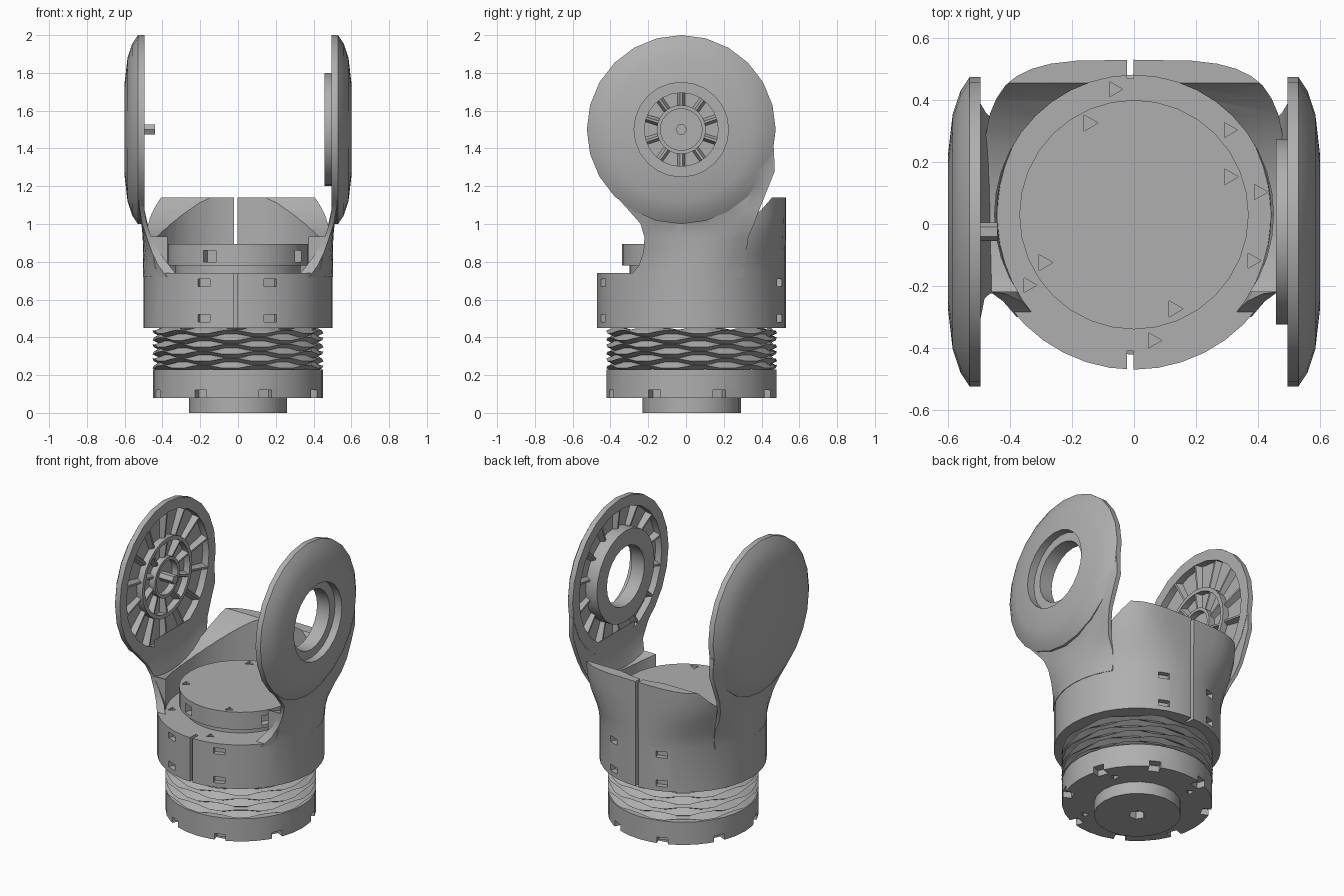
import bpy, bmesh, math
from mathutils import Vector, Matrix

if "Cube" in bpy.data.objects:
    bpy.data.objects.remove(bpy.data.objects["Cube"], do_unlink=True)

grey = bpy.data.materials.new("plain grey")
grey.use_nodes = True
GREY = (0.43, 0.43, 0.43, 1)
grey.diffuse_color = GREY
grey.node_tree.nodes["Principled BSDF"].inputs["Base Color"].default_value = GREY

CY = 0.03              # axis of the round housing
EY, EZ = -0.025, 1.5   # pivot axis of the ears
TAU = math.tau


def loft(name, rings, loop=False):
    """Skin a list of point rings; cap the ends unless the rings form a loop."""
    bm = bmesh.new()
    vs = [[bm.verts.new(p) for p in ring] for ring in rings]
    n = len(vs[0])
    pairs = list(zip(vs, vs[1:])) + ([(vs[-1], vs[0])] if loop else [])
    for a, b in pairs:
        for i in range(n):
            j = (i + 1) % n
            bm.faces.new((a[i], a[j], b[j], b[i]))
    if not loop:
        bm.faces.new(vs[0])
        bm.faces.new(vs[-1])
    bmesh.ops.recalc_face_normals(bm, faces=bm.faces)
    me = bpy.data.meshes.new(name)
    bm.to_mesh(me)
    bm.free()
    me.materials.append(grey)
    ob = bpy.data.objects.new(name, me)
    bpy.context.collection.objects.link(ob)
    return ob


def lathe_z(name, profile, segs=32, loop=False, x=0, y=CY):
    """Revolve (radius, z) points about a vertical axis."""
    return loft(name, [[(x + r * math.cos(TAU * i / segs), y + r * math.sin(TAU * i / segs), z)
                        for i in range(segs)] for r, z in profile], loop)


def lathe_x(name, side, profile, segs=24, loop=False):
    """Revolve (radius, x) points about the pivot axis on one side."""
    return loft(name, [[(side * x, EY + r * math.cos(TAU * i / segs), EZ + r * math.sin(TAU * i / segs))
                        for i in range(segs)] for r, x in profile], loop)


def box(name, lo, hi, turn=0):
    """Box from corner to corner, turned about the housing axis."""
    m = Matrix.Translation((0, CY, 0)) @ Matrix.Rotation(turn, 4, 'Z')
    return loft(name, [[m @ Vector((x, y, z)) for x, y in
                        ((lo[0], lo[1]), (hi[0], lo[1]), (hi[0], hi[1]), (lo[0], hi[1]))]
                       for z in (lo[2], hi[2])])


def combine(ob, other, op='DIFFERENCE'):
    mod = ob.modifiers.new("cut", 'BOOLEAN')
    mod.operation, mod.solver, mod.object = op, 'EXACT', other
    bpy.context.view_layer.objects.active = ob
    bpy.ops.object.modifier_apply(modifier=mod.name)
    bpy.data.objects.remove(other, do_unlink=True)


def smooth(a, b, v):
    t = min(1, max(0, (v - a) / (b - a)))
    return t * t * (3 - 2 * t)


def squareness(z):
    return 2 + 1.8 * smooth(0.74, 1.14, z)


# Housing: round below, squarer towards its top
def housing_ring(z, segs=40):
    e = 2 / squareness(z)
    pts = []
    for i in range(segs):
        c, s = math.cos(TAU * i / segs), math.sin(TAU * i / segs)
        pts.append((0.5 * math.copysign(abs(c) ** e, c), CY + 0.5 * math.copysign(abs(s) ** e, s), z))
    return pts


housing = loft("housing", [housing_ring(z) for z in (0.45, 0.74, 0.84, 0.94, 1.04, 1.14)])
combine(housing, lathe_z("bore", [(0.45, 0.74), (0.45, 1.3)], 40))
combine(housing, box("front_opening", (-1, -1, 0.74), (1, -0.25, 2)))
combine(housing, lathe_x("swing_clearance", 1, [(0.6, -0.495), (0.6, 0.495)], 48))
# Clamp slits and screw pits
for lo, hi in ((-0.7, -0.44), (0.44, 0.7)):
    combine(housing, box("slit", (-0.022, lo, 0.4), (-0.002, hi, 1.3)))
for turn in (-0.37, 0.35, math.pi - 0.37, math.pi + 0.35):
    for z in (0.5, 0.69):
        combine(housing, box("pit", (-0.035, -0.6, z - 0.02), (0.035, -0.465, z + 0.02), turn))


# Ears with necks that flow out of the housing
DOME = [(0.5, 0.495), (0.5, 0.53), (0.455, 0.56), (0.38, 0.585), (0.25, 0.6)]
NECK = [(0.72, -0.30, 0.30), (0.78, -0.25, 0.31), (0.85, -0.225, 0.32), (0.93, -0.22, 0.33),
        (1.0, -0.24, 0.36), (1.08, -0.31, 0.39), (1.18, -0.40, 0.43), (1.28, -0.455, 0.47),
        (1.4, -0.48, 0.465)]


def housing_x(y, z):
    n = squareness(z)
    return 0.5 * max(0, 1 - (abs(y - CY) / 0.5) ** n) ** (1 / n)


def dome_x(y, z):
    r = math.hypot(y - EY, z - EZ)
    for (r0, x0), (r1, x1) in zip(DOME[1:], DOME[2:]):
        if r >= r1:
            return x0 + (x1 - x0) * min(1, max(0, (r0 - r) / (r0 - r1)))
    return DOME[-1][1]


def neck_ring(side, z, y0, y1, cols=10):
    ys = [y0 + (y1 - y0) * i / cols for i in range(cols + 1)]
    w, v = smooth(0.88, 1.18, z), smooth(0.74, 1.1, z)
    inner = [housing_x(y, z) * (1 - v) - 0.06 * (1 - v) + 0.497 * v for y in ys]
    outer = [max(k + 0.025, housing_x(y, z) * (1 - w) + dome_x(y, z) * w + 0.003 - 0.007 * w)
             for y, k in zip(ys, inner)]
    return ([(side * x, y, z) for x, y in zip(outer, ys)] +
            [(side * x, y, z) for x, y in zip(inner[::-1], ys[::-1])])


def ribs(name, side, count, r0, r1):
    for i in range(count):
        a = TAU * (i + 0.5) / count
        out, tan = Vector((0, math.cos(a), math.sin(a))), Vector((0, -math.sin(a), math.cos(a)))
        rings = []
        for r, top in ((r0, 0.515), (r1, 0.498)):
            c = Vector((0, EY, EZ)) + out * r
            rings.append([c + tan * t + Vector((side * x, 0, 0)) for x, t in
                          ((0.545, -0.022), (top, -0.006), (top, 0.006), (0.545, 0.022))])
        loft(f"{name}_{i + 1}", rings)


def hoop(name, side, r0, r1, x0, x1):
    lathe_x(name, side, [(r0, x0), (r1, x0), (r1, x1), (r0, x1)], loop=True)


for side, label in ((1, "left"), (-1, "right")):
    ear = lathe_x(label + "_ear", side, DOME)
    combine(ear, loft("neck", [neck_ring(side, *row) for row in NECK]), 'UNION')
    combine(ear, lathe_x("recess", side, [(0.43, 0.4), (0.43, 0.54)]))
    if side == 1:
        combine(ear, lathe_x("opening", side, [(0.25, 0.4), (0.25, 0.7)]))
        hoop("left_bearing_ring", side, 0.195, 0.3, 0.458, 0.55)
        ribs("left_outer_rib", side, 14, 0.29, 0.435)
    else:
        hoop("right_large_hoop", side, 0.235, 0.26, 0.498, 0.545)
        hoop("right_small_hoop", side, 0.11, 0.13, 0.498, 0.545)
        ribs("right_outer_rib", side, 14, 0.255, 0.435)
        ribs("right_inner_rib", side, 10, 0.125, 0.24)
        lathe_x("right_pivot_pin", side, [(0.03, 0.44), (0.03, 0.545)], 6)

# Turntable disc inside the housing
disc = lathe_z("turntable", [(0.33, 0.7), (0.33, 0.78), (0.37, 0.78), (0.37, 0.895)])
for turn in (-0.42, 1.05, 2.6, 4.2):
    combine(disc, box("socket", (-0.035, -0.5, 0.8), (0.035, -0.32, 0.86), turn))
for turn in (0.4, 1.95, 3.6, 5.2):
    x, y = 0.33 * math.sin(turn), CY - 0.33 * math.cos(turn)
    combine(disc, lathe_z("hole", [(0.03, 0.85), (0.03, 1)], 3, x=x, y=y))
for turn in (0.15, 1.2, 1.75, 2.3, 3.3, 5.3):
    x, y = 0.41 * math.sin(turn), CY - 0.41 * math.cos(turn)
    combine(housing, lathe_z("hole", [(0.028, 0.7), (0.028, 0.78)], 3, x=x, y=y))

# Threaded collar with a ragged crest
thread = []
for k in range(13):
    r, z, segs = (0.452 if k % 2 else 0.415), 0.225 + 0.0185 * k, 36
    thread.append([(r * math.cos(TAU * i / segs), CY + r * math.sin(TAU * i / segs),
                    z + 0.007 * (-1) ** (i // 2 + k // 2)) for i in range(segs)])
loft("thread", thread)

# Base flange with notches, and the foot below
flange = lathe_z("base_flange", [(0.45, 0.08), (0.45, 0.23)])
for i in range(8):
    combine(flange, box("notch", (-0.035, 0.395, 0), (0.035, 0.6, 0.12), TAU * (i + 0.42) / 8))
for i in range(4):
    a = TAU * (i + 0.3) / 4
    combine(flange, lathe_z("hole", [(0.03, 0), (0.03, 0.12)], 3,
                            x=0.34 * math.cos(a), y=CY + 0.34 * math.sin(a)))
foot = lathe_z("foot", [(0.26, 0), (0.26, 0.09)], 20)
combine(foot, lathe_z("socket", [(0.05, -0.1), (0.05, 0.05)], 6))

# Smooth shading with sharp edges kept
bpy.ops.object.select_all(action='DESELECT')
for ob in bpy.context.collection.objects:
    if ob.type == 'MESH' and ob.data.materials and ob.data.materials[0] == grey:
        ob.select_set(True)
        bpy.context.view_layer.objects.active = ob
bpy.ops.object.shade_smooth_by_angle(angle=math.radians(28))
